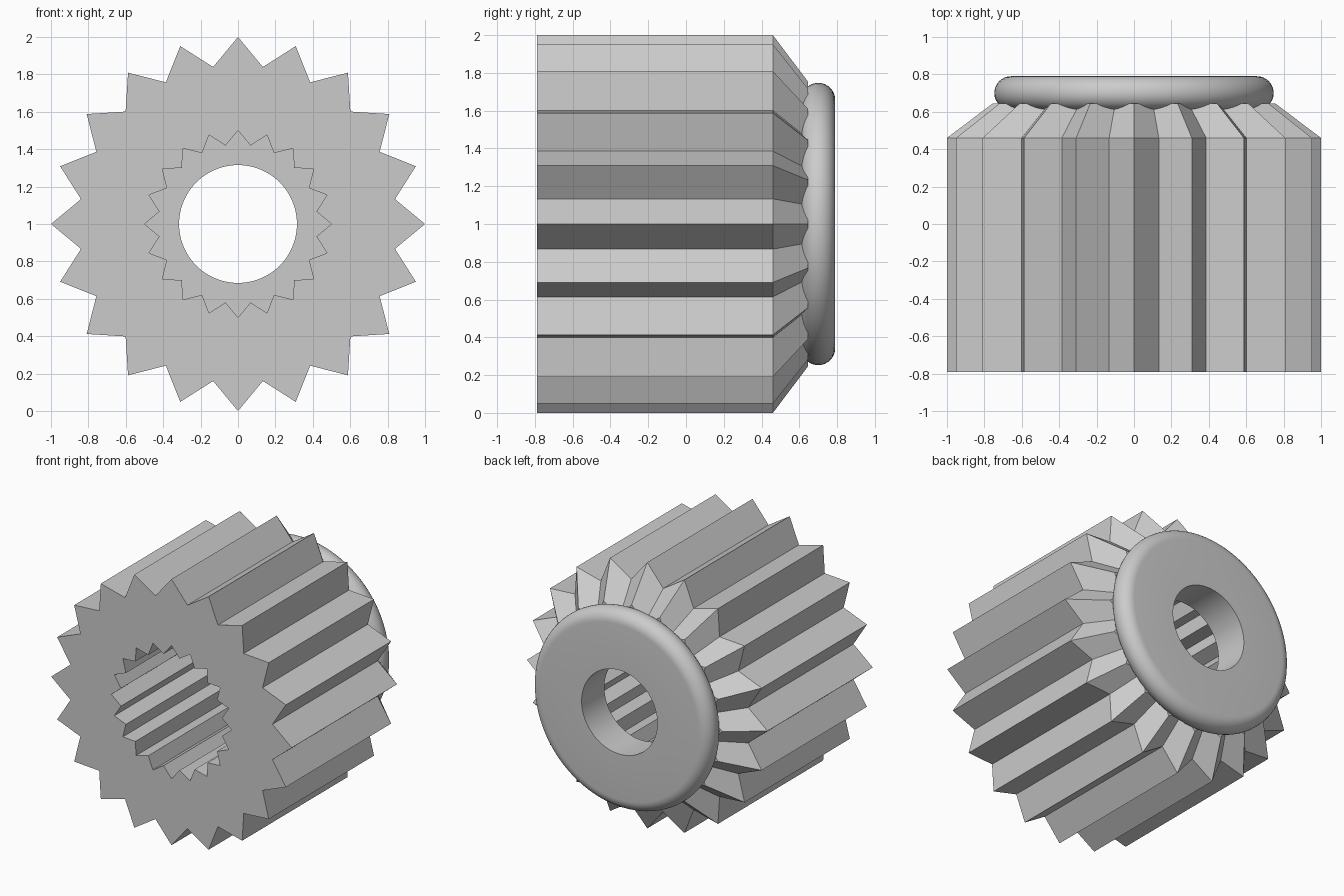
import bpy, bmesh, math

cube = bpy.data.objects.get("Cube")
if cube:
    bpy.data.objects.remove(cube, do_unlink=True)

TEETH = 20
CENTER_Z = 1.0
FRONT, SHOULDER, TAPER_END, BACK = -0.79, 0.46, 0.645, 0.79
BORE_START = 0.52

metal = bpy.data.materials.new("grey metal")
metal.use_nodes = True
grey = (0.6, 0.6, 0.6, 1)
metal.diffuse_color = grey
metal.node_tree.nodes["Principled BSDF"].inputs["Base Color"].default_value = grey


def star(tip, valley, y):
    """Toothed ring of points around the y axis."""
    pts = []
    for i in range(TEETH * 2):
        a = math.pi * i / TEETH
        r = valley if i % 2 else tip
        pts.append((r * math.sin(a), y, CENTER_Z + r * math.cos(a)))
    return pts


def circle(r, y, count=96):
    """Round ring of points around the y axis."""
    return [(r * math.sin(math.tau * i / count), y,
             CENTER_Z + r * math.cos(math.tau * i / count)) for i in range(count)]


def closed_loft(name, rings):
    """Bridge each ring to the next, and the last back to the first."""
    bm = bmesh.new()
    loops = [[bm.verts.new(p) for p in ring] for ring in rings]
    for a, b in zip(loops, loops[1:] + loops[:1]):
        for i in range(len(a)):
            j = (i + 1) % len(a)
            bm.faces.new((a[i], a[j], b[j], b[i]))
    bmesh.ops.recalc_face_normals(bm, faces=bm.faces)
    mesh = bpy.data.meshes.new(name)
    bm.to_mesh(mesh)
    bm.free()
    mesh.materials.append(metal)
    obj = bpy.data.objects.new(name, mesh)
    bpy.context.collection.objects.link(obj)
    return obj


# Gear body: toothed outside with a tapered back, splined socket inside
closed_loft("gear_body", [
    star(0.5, 0.425, FRONT),
    star(1.0, 0.85, FRONT),
    star(1.0, 0.85, SHOULDER),
    star(0.755, 0.64, TAPER_END),
    star(0.5, 0.425, TAPER_END),
])

# Back flange with a rounded rim, and a sleeve that narrows the socket to a round bore
rim = 0.09
profile = [(0.315, BORE_START), (0.315, BACK)]
for k in range(17):
    a = math.pi * k / 16
    profile.append((0.657 + rim * math.sin(a), BACK - rim + rim * math.cos(a)))
profile += [(0.52, BACK - 2 * rim), (0.52, BORE_START)]
flange = closed_loft("back_flange", [circle(r, y) for r, y in profile])

bpy.ops.object.select_all(action="DESELECT")
flange.select_set(True)
bpy.context.view_layer.objects.active = flange
bpy.ops.object.shade_smooth_by_angle(angle=math.radians(35))
